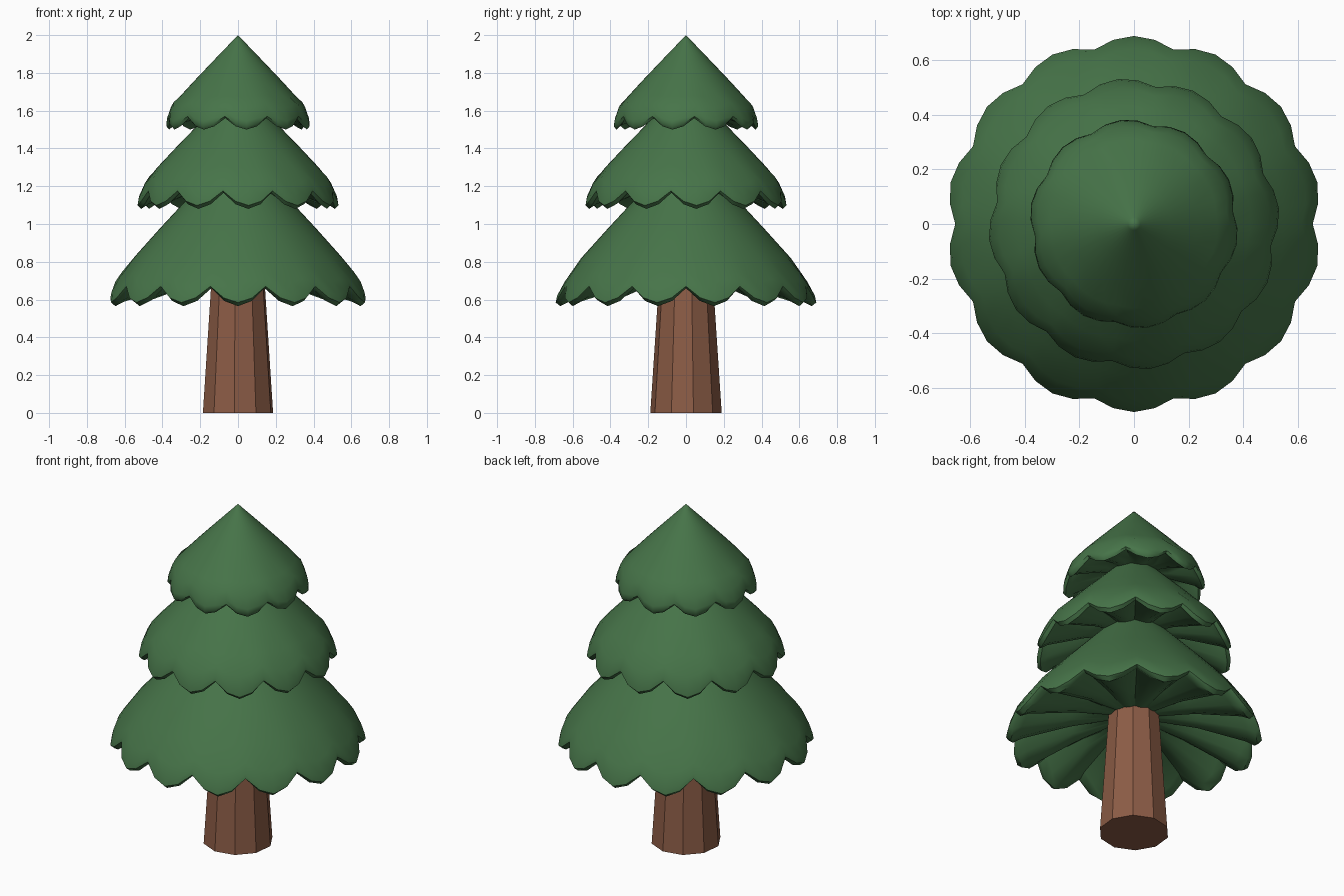
import bpy
import math

if "Cube" in bpy.data.objects:
    bpy.data.objects.remove(bpy.data.objects["Cube"])


def make_material(name, rgb):
    mat = bpy.data.materials.new(name)
    mat.diffuse_color = (*rgb, 1.0)
    mat.use_nodes = True
    mat.node_tree.nodes["Principled BSDF"].inputs["Base Color"].default_value = mat.diffuse_color
    return mat


green = make_material("pine green", (0.062, 0.175, 0.066))
brown = make_material("bark brown", (0.262, 0.107, 0.061))


def make_object(name, verts, faces, mat):
    mesh = bpy.data.meshes.new(name)
    mesh.from_pydata(verts, [], faces)
    mesh.materials.append(mat)
    obj = bpy.data.objects.new(name, mesh)
    bpy.context.collection.objects.link(obj)
    return obj


def foliage_tier(name, lobes, phase, radius, apex, high, low, core):
    """Scalloped cone: notches end at height high, lobe tips at low."""
    steps = 4
    count = lobes * steps
    slope = (apex - high - 0.06) / 0.95
    # each ring: radius fraction, height at notch, scallop strength, radial swell
    rings = [(s, apex - slope * s, w, g) for s, w, g in
             ((0.06, 0, 0), (0.35, 0, 0), (0.6, 0.03, 0.1), (0.8, 0.12, 0.4))]
    rings += [(0.92, high + 0.085, 0.55, 0.9),
              (0.975, high + 0.035, 0.8, 1.0),
              (0.985, high + 0.01, 0.9, 1.0),
              (0.95, high, 1.0, 1.0),
              (0.88, high + 0.02, 0.95, 1.0),
              (0.5, (high + core) / 2 + 0.02, 0.4, 0.4),
              (0.15, core, 0.0, 0.0)]
    verts = [(0, 0, apex)]
    for s, z, w, g in rings:
        for i in range(count):
            a = math.radians(phase) + 2 * math.pi * i / count
            lobe = abs(math.cos(math.pi * i / steps))
            r = radius * s * (1 + 0.05 * g * (lobe - 0.7))
            verts.append((r * math.cos(a), r * math.sin(a),
                          z - w * lobe * (high - low)))
    verts.append((0, 0, core))
    faces = []
    for i in range(count):
        j = (i + 1) % count
        faces.append((0, 1 + i, 1 + j))
        for k in range(len(rings) - 1):
            a, b = 1 + k * count, 1 + (k + 1) * count
            faces.append((a + i, b + i, b + j, a + j))
        last = 1 + (len(rings) - 1) * count
        faces.append((last + j, last + i, len(verts) - 1))
    obj = make_object(name, verts, faces, green)
    bpy.ops.object.select_all(action='DESELECT')
    obj.select_set(True)
    bpy.context.view_layer.objects.active = obj
    bpy.ops.object.shade_smooth_by_angle(angle=math.radians(50))
    return obj


# three stacked foliage tiers
foliage_tier("lower_foliage", 14, 90, 0.69, 1.42, 0.66, 0.565, 0.71)
foliage_tier("middle_foliage", 12, 96, 0.535, 1.74, 1.165, 1.08, 1.22)
foliage_tier("upper_foliage", 10, 97, 0.385, 2.0, 1.56, 1.50, 1.60)

# tapered ten-sided trunk
sides = 10
trunk_verts = []
for r, z in ((0.19, 0.0), (0.137, 0.8)):
    for i in range(sides):
        a = math.radians(-96) + 2 * math.pi * i / sides
        trunk_verts.append((r * math.cos(a), r * math.sin(a), z))
trunk_faces = [(i, (i + 1) % sides, sides + (i + 1) % sides, sides + i)
               for i in range(sides)]
trunk_faces += [tuple(reversed(range(sides))), tuple(range(sides, 2 * sides))]
make_object("trunk", trunk_verts, trunk_faces, brown)
